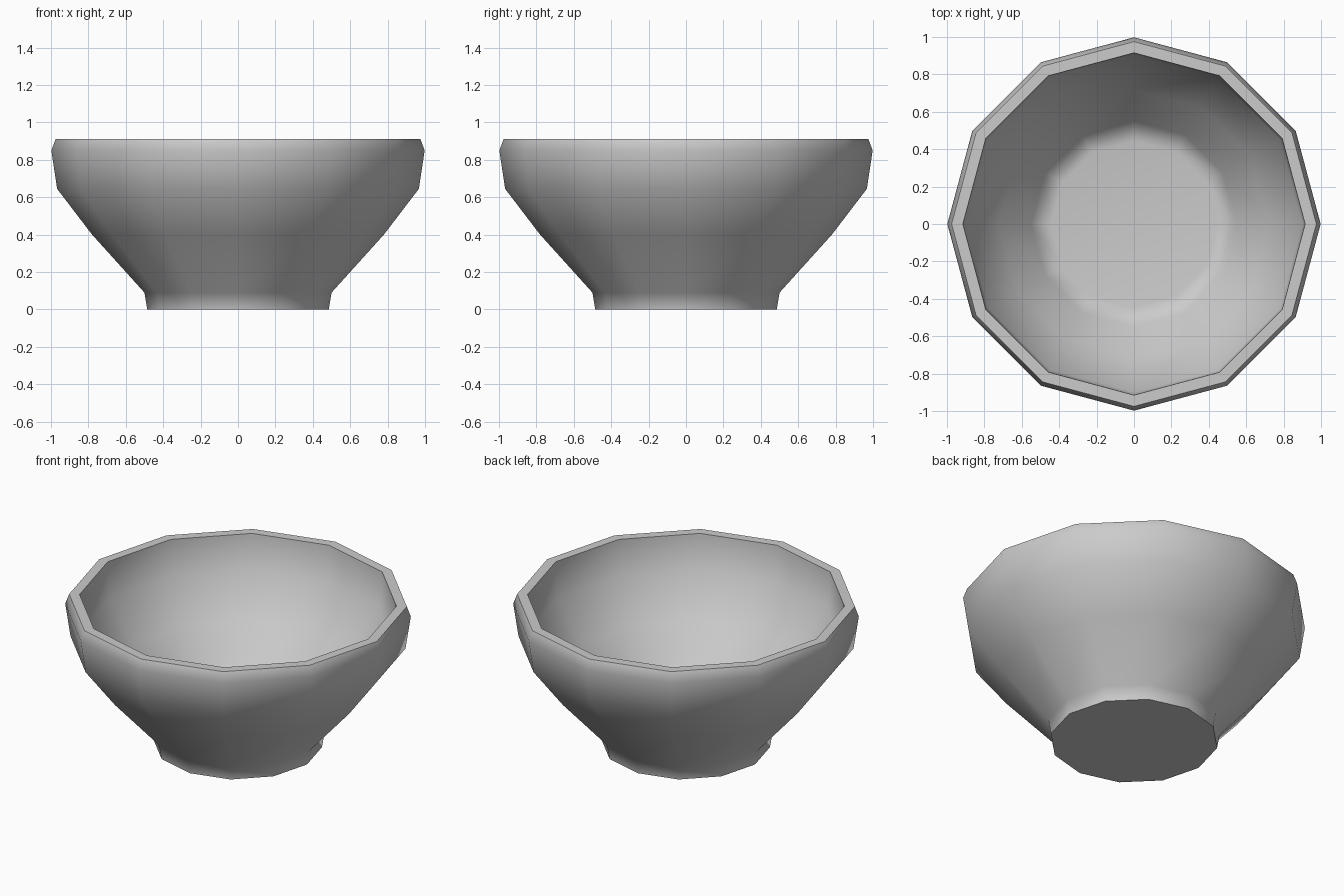
import bpy
import bmesh
from math import cos, sin, tau, radians

cube = bpy.data.objects.get("Cube")
if cube:
    bpy.data.objects.remove(cube, do_unlink=True)

SIDES = 12
# Radius and height, from the foot up the outside, over the rim and down inside
PROFILE = [
    (0.485, 0.0), (0.50, 0.09), (0.78, 0.40), (0.967, 0.645),
    (0.998, 0.85), (0.975, 0.912), (0.915, 0.912),
    (0.90, 0.69), (0.72, 0.45), (0.55, 0.26), (0.445, 0.13),
]


def make_material(name, colour):
    mat = bpy.data.materials.new(name)
    mat.use_nodes = True
    mat.diffuse_color = colour
    mat.node_tree.nodes["Principled BSDF"].inputs["Base Color"].default_value = colour
    return mat


def lathe(name, profile, sides, material):
    bm = bmesh.new()
    rings = [[bm.verts.new((r * cos(tau * i / sides), r * sin(tau * i / sides), z))
              for i in range(sides)] for r, z in profile]
    for low, high in zip(rings, rings[1:]):
        for i in range(sides):
            j = (i + 1) % sides
            bm.faces.new((low[i], low[j], high[j], high[i]))
    # Underside of the foot and inner floor
    bm.faces.new(rings[0][::-1])
    bm.faces.new(rings[-1])
    mesh = bpy.data.meshes.new(name)
    bm.to_mesh(mesh)
    bm.free()
    mesh.materials.append(material)
    obj = bpy.data.objects.new(name, mesh)
    bpy.context.collection.objects.link(obj)
    return obj


bowl = lathe("bowl", PROFILE, SIDES, make_material("light grey", (0.6, 0.6, 0.6, 1)))

# Smooth walls with a crisp rim and foot
bpy.ops.object.select_all(action="DESELECT")
bowl.select_set(True)
bpy.context.view_layer.objects.active = bowl
bpy.ops.object.shade_smooth_by_angle(angle=radians(55))
weighted = bowl.modifiers.new("weighted_normals", "WEIGHTED_NORMAL")
weighted.keep_sharp = True
